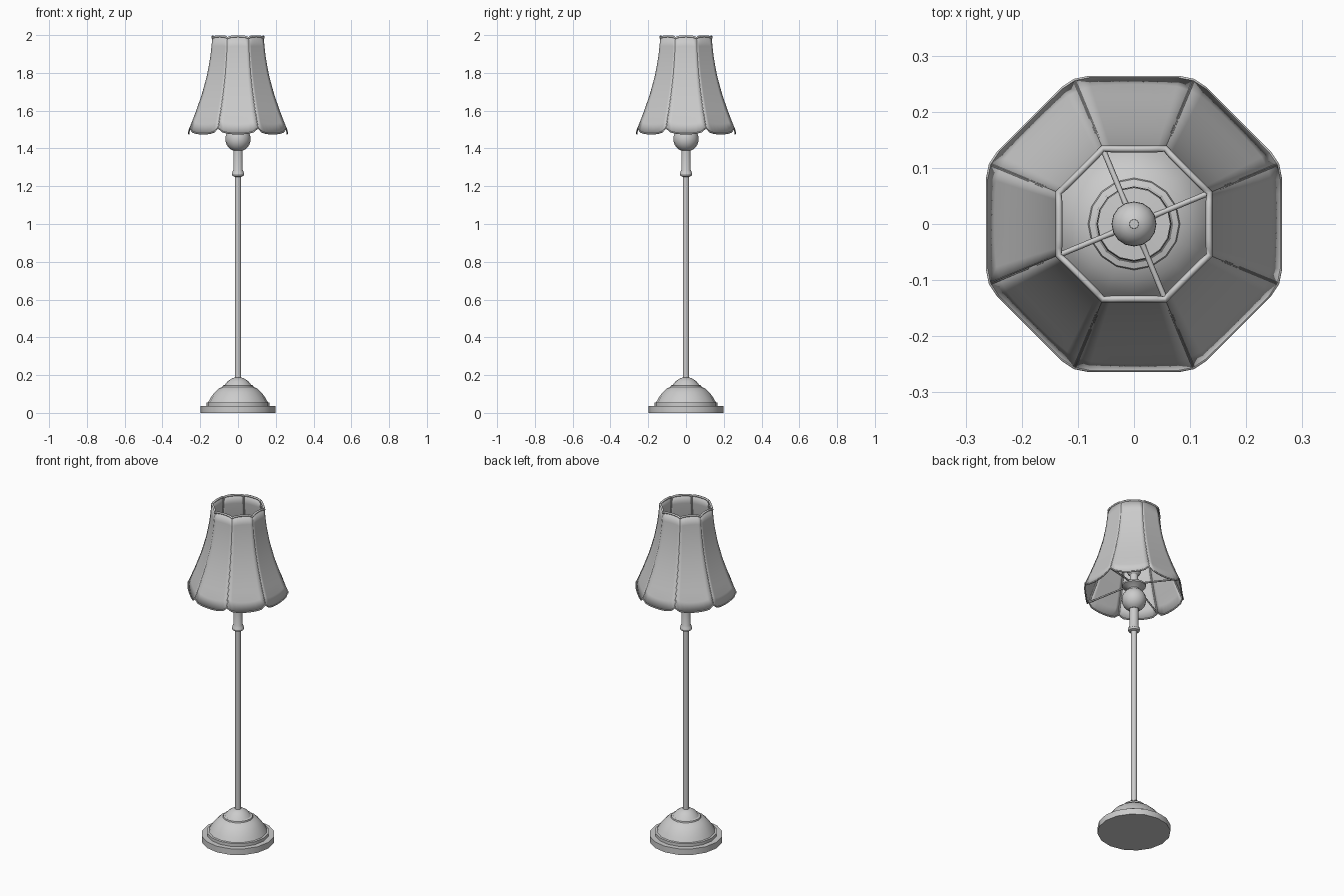
import bpy, math
from mathutils import Vector

if "Cube" in bpy.data.objects:
    bpy.data.objects.remove(bpy.data.objects["Cube"])

SIDES = 8
STEP = 2 * math.pi / SIDES


def finish(name, verts, faces, smooth=True):
    me = bpy.data.meshes.new(name)
    me.from_pydata(verts, [], faces)
    me.update()
    ob = bpy.data.objects.new(name, me)
    bpy.context.collection.objects.link(ob)
    bpy.ops.object.select_all(action='DESELECT')
    ob.select_set(True)
    bpy.context.view_layer.objects.active = ob
    if smooth:
        bpy.ops.object.shade_smooth_by_angle(angle=math.radians(32))
    return ob


def lathe(name, profile, n=16):
    """Closed solid turned around z from (radius, height) pairs, bottom to top."""
    verts = [(r * math.cos(2 * math.pi * i / n), r * math.sin(2 * math.pi * i / n), z)
             for r, z in profile for i in range(n)]
    faces = [(k * n + i, k * n + (i + 1) % n, (k + 1) * n + (i + 1) % n, (k + 1) * n + i)
             for k in range(len(profile) - 1) for i in range(n)]
    faces.append(tuple(reversed(range(n))))
    faces.append(tuple(range(len(verts) - n, len(verts))))
    return finish(name, verts, faces)


def ball(r, zc, start, end, steps=10):
    """Arc of a sphere as a profile, angles in degrees from the equator."""
    angs = [math.radians(start + (end - start) * k / steps) for k in range(steps + 1)]
    return [(r * math.cos(a), zc + r * math.sin(a)) for a in angs]


def tubes(name, paths, radius, cyclic=False):
    """Round wire along each path, converted to mesh."""
    cu = bpy.data.curves.new(name, 'CURVE')
    cu.dimensions = '3D'
    cu.bevel_depth = radius
    cu.bevel_resolution = 1
    cu.use_fill_caps = True
    for pts in paths:
        sp = cu.splines.new('POLY')
        sp.points.add(len(pts) - 1)
        for p, co in zip(sp.points, pts):
            p.co = (*co, 1)
        sp.use_cyclic_u = cyclic
    ob = bpy.data.objects.new(name, cu)
    bpy.context.collection.objects.link(ob)
    bpy.ops.object.select_all(action='DESELECT')
    ob.select_set(True)
    bpy.context.view_layer.objects.active = ob
    bpy.ops.object.convert(target='MESH')
    return ob


# Stepped bell-shaped foot
lathe("base", [(0.198, 0), (0.198, 0.036), (0.168, 0.036), (0.168, 0.054),
               (0.158, 0.056), (0.145, 0.08), (0.125, 0.107), (0.103, 0.128),
               (0.082, 0.138), (0.08, 0.145), (0.07, 0.148), (0.055, 0.167),
               (0.035, 0.181), (0.017, 0.187)])

# Pole and turned neck with ball
lathe("pole", [(0.017, 0.18), (0.017, 1.26)])
lathe("neck", [(0.018, 1.25), (0.03, 1.255), (0.033, 1.265), (0.03, 1.275),
               (0.025, 1.285), (0.025, 1.39)] + ball(0.067, 1.45, -65, 60)
      + [(0.03, 1.515), (0.045, 1.525), (0.065, 1.533), (0.065, 1.542),
         (0.025, 1.545), (0.022, 1.6)])
lathe("bulb", [(0.02, 1.59)] + ball(0.04, 1.635, -55, 78) + [(0.008, 1.678)])

# Flared octagonal shade: flat panels with scalloped ends
PROFILE = [(0.135, 2.0), (0.144, 1.9), (0.161, 1.8), (0.187, 1.7),
           (0.221, 1.6), (0.26, 1.5)]
N = 8
TOP_CORNER, TOP_MID, BOT_CORNER, BOT_MID = 1.984, 1.994, 1.508, 1.477


def apothem(z):
    for (r0, z0), (r1, z1) in zip(PROFILE, PROFILE[1:]):
        if z >= z1 or z1 == PROFILE[-1][1]:
            return r0 + (r1 - r0) * (z0 - z) / (z0 - z1)


def shade_point(side, u, t, inset=0.0):
    """u: 0..1 across a panel, t: 0 at the top edge, 1 at the bottom edge."""
    bow = math.sqrt(max(0, 1 - (2 * u - 1) ** 2))
    top = TOP_CORNER + (TOP_MID - TOP_CORNER) * bow
    bot = BOT_CORNER + (BOT_MID - BOT_CORNER) * bow
    z = top + (bot - top) * t
    # the lowest tips hang straight down
    a = apothem(max(z, 1.495)) - inset
    x = (2 * u - 1) * a * math.tan(STEP / 2)
    ang = side * STEP
    return Vector((a * math.cos(ang) - x * math.sin(ang),
                   a * math.sin(ang) + x * math.cos(ang), z))


ROWS = 10
verts, faces = [], []
for s in range(SIDES):
    o = len(verts)
    verts += [shade_point(s, i / N, k / ROWS) for k in range(ROWS + 1) for i in range(N + 1)]
    for k in range(ROWS):
        for i in range(N):
            a = o + k * (N + 1) + i
            faces.append((a, a + N + 1, a + N + 2, a + 1))
shade = finish("shade", verts, faces)
sol = shade.modifiers.new("thickness", 'SOLIDIFY')
sol.thickness = 0.003

# Scalloped wire trims around both openings
for name, t, rad in (("top_trim", 0, 0.006), ("bottom_trim", 1, 0.004)):
    tubes(name, [[shade_point(s, i / N, t, 0.002) for s in range(SIDES) for i in range(N)]],
          rad, True)

# Wire ribs inside each corner, and four spokes carrying the shade
tubes("ribs", [[shade_point(s, 0, k / ROWS, 0.004) for k in range(ROWS + 1)]
               for s in range(SIDES)], 0.004)
tubes("spokes", [[Vector((0, 0, 1.55)), shade_point(s, 0, 1, 0.004)]
                 for s in range(1, SIDES, 2)], 0.005)
